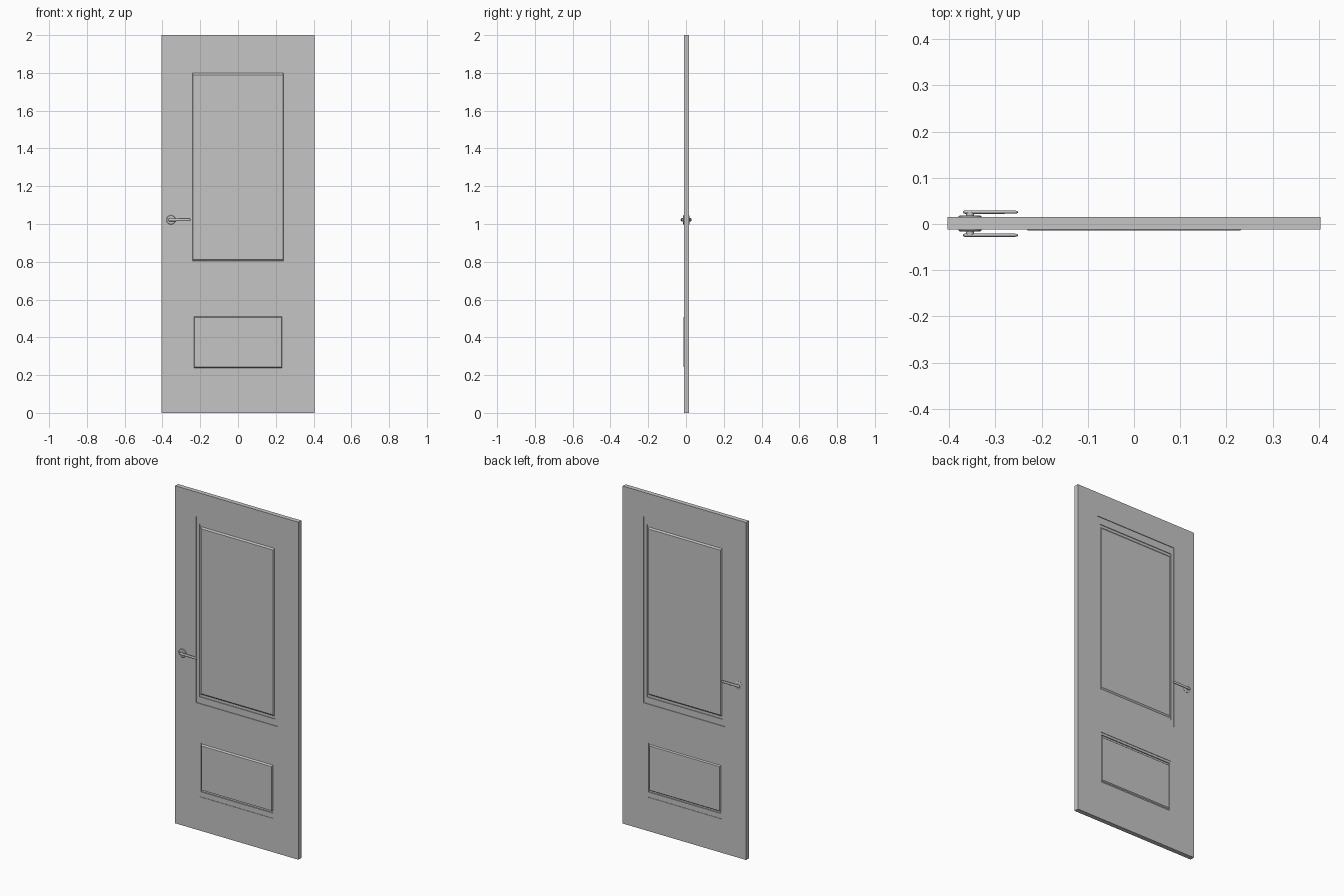
import bpy, bmesh, math

if "Cube" in bpy.data.objects:
    bpy.data.objects.remove(bpy.data.objects["Cube"])

grey = bpy.data.materials.new("painted_grey")
grey.diffuse_color = (0.56, 0.56, 0.56, 1)
grey.use_nodes = True
grey.node_tree.nodes["Principled BSDF"].inputs["Base Color"].default_value = grey.diffuse_color

FRONT, BACK = -0.0115, 0.0155       # door faces in y
HX, HZ = -0.355, 1.022              # handle centre


def finish(name, bm):
    bmesh.ops.recalc_face_normals(bm, faces=bm.faces[:])
    me = bpy.data.meshes.new(name)
    bm.to_mesh(me)
    bm.free()
    me.materials.append(grey)
    ob = bpy.data.objects.new(name, me)
    bpy.context.collection.objects.link(ob)
    return ob


def slab(name, rect_a, ya, rect_b, yb):
    """Solid between two upright rectangles (half width, z0, z1)."""
    bm = bmesh.new()
    ends = []
    for (w, z0, z1), y in ((rect_a, ya), (rect_b, yb)):
        ends.append([bm.verts.new(p) for p in
                     ((-w, y, z0), (w, y, z0), (w, y, z1), (-w, y, z1))])
    a, b = ends
    bm.faces.new(a)
    bm.faces.new(b[::-1])
    for i in range(4):
        j = (i + 1) % 4
        bm.faces.new((a[i], b[i], b[j], a[j]))
    return finish(name, bm)


def lathe(name, profile, place, n=32):
    """Closed round solid; profile holds (distance, radius), place maps to world."""
    bm = bmesh.new()
    rings = [[bm.verts.new(place(t, r * math.cos(2 * math.pi * i / n),
                                 r * math.sin(2 * math.pi * i / n)))
              for i in range(n)] for t, r in profile]
    for a, b in zip(rings, rings[1:]):
        for i in range(n):
            j = (i + 1) % n
            bm.faces.new((a[i], a[j], b[j], b[i]))
    bm.faces.new(rings[0])
    bm.faces.new(rings[-1][::-1])
    ob = finish(name, bm)
    bpy.context.view_layer.objects.active = ob
    ob.select_set(True)
    bpy.ops.object.shade_smooth_by_angle(angle=math.radians(35))
    ob.select_set(False)
    return ob


def combine(target, tool, operation):
    bpy.context.view_layer.objects.active = target
    mod = target.modifiers.new("combine", "BOOLEAN")
    mod.operation = operation
    mod.solver = "EXACT"
    mod.object = tool
    bpy.ops.object.modifier_apply(modifier=mod.name)
    bpy.data.objects.remove(tool)


# Door leaf
full = (0.404, 0.0, 2.0)
door = slab("door_leaf", full, FRONT, full, BACK)

# Panels: outer recess, groove, raised field base, raised field top, recess depth
panels = {
    "upper": ((0.267, 0.752, 1.856), (0.247, 0.790, 1.814),
              (0.241, 0.804, 1.800), (0.237, 0.813, 1.790), 0.004),
    "lower": ((0.242, 0.200, 0.534), (0.237, 0.230, 0.520),
              (0.234, 0.238, 0.512), (0.231, 0.244, 0.506), 0.0025),
}
for side, face, s in (("front", FRONT, 1), ("back", BACK, -1)):
    for pname, (outer, groove, base, top, depth) in panels.items():
        combine(door, slab("cutter", outer, face - s * 0.02, outer, face + s * depth),
                "DIFFERENCE")
        combine(door, slab("cutter", groove, face - s * 0.02, groove, face + s * 0.008),
                "DIFFERENCE")
        # Field stands slightly proud only on the lower front panel
        proud = 0.0025 if (pname, side) == ("lower", "front") else -0.0015
        combine(door, slab("field", base, face + s * 0.009, top, face - s * proud),
                "UNION")

# Handles on both sides: rosette, neck and lever
for side, face, s, thick, ly in (("front", FRONT, -1, 0.0045, -0.0243),
                                 ("back", BACK, 1, 0.0025, 0.0257)):
    def outward(t, a, b):
        return (HX + a, face + s * t, HZ + b)

    lathe(f"rosette_{side}", [(-0.001, 0.0245), (thick * 0.6, 0.0245),
                              (thick, 0.0225)], outward)
    lathe(f"neck_{side}", [(0, 0.0085), (abs(ly - face), 0.0085)], outward, 24)

    def along(t, a, b):
        return (HX + t, ly + a * 0.5, HZ + b)

    lathe(f"lever_{side}", [(-0.015, 0.002), (-0.0135, 0.0055), (-0.010, 0.0075),
                            (0.02, 0.0075), (0.098, 0.0068), (0.102, 0.005),
                            (0.104, 0.002)], along, 24)
